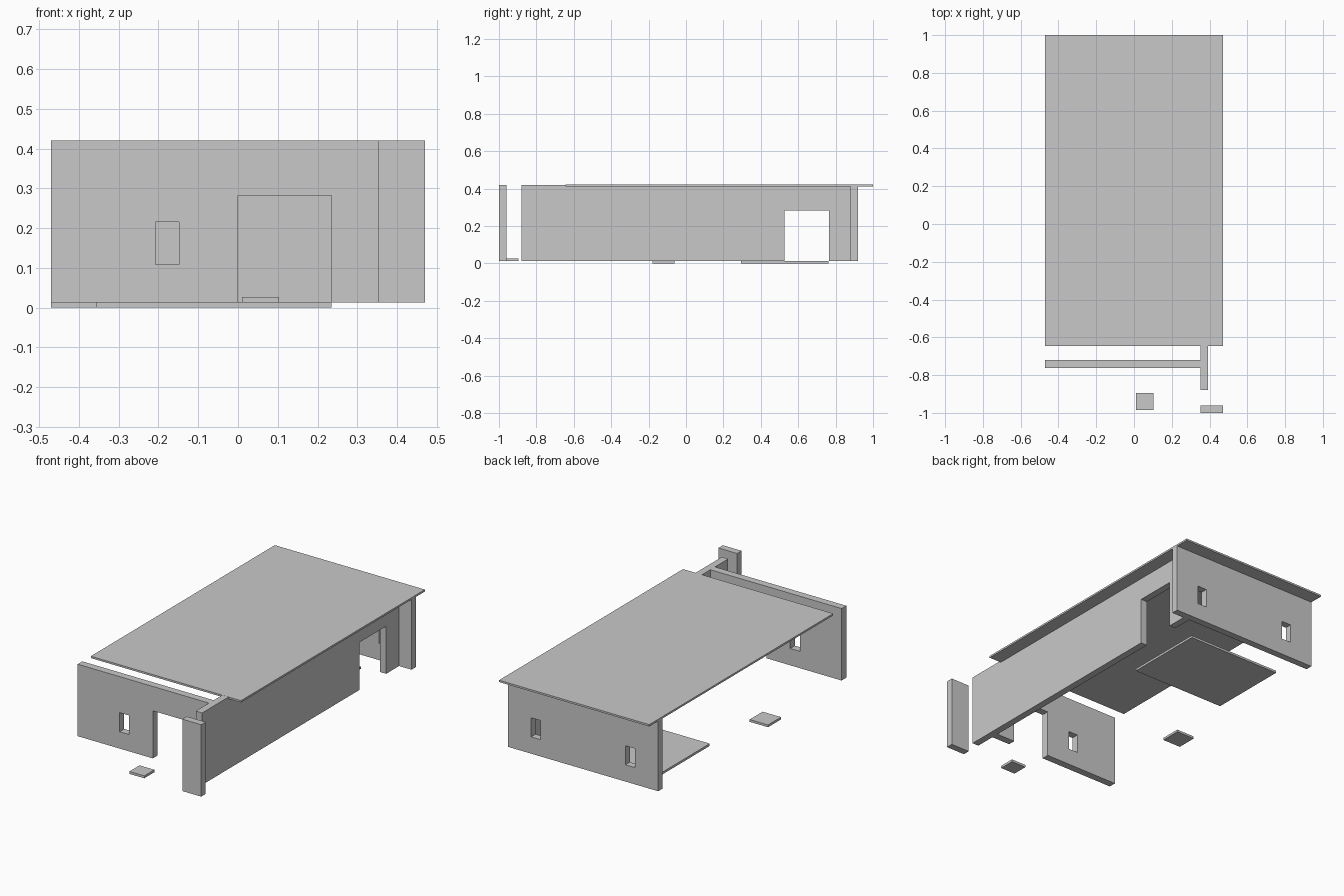
import bpy
import bmesh

cube = bpy.data.objects.get("Cube")
if cube:
    bpy.data.objects.remove(cube, do_unlink=True)

grey = bpy.data.materials.new("plain_grey")
COLOUR = (0.584, 0.584, 0.584, 1)
grey.diffuse_color = COLOUR
grey.use_nodes = True
grey.node_tree.nodes["Principled BSDF"].inputs["Base Color"].default_value = COLOUR

BASE, TOP = 0.013, 0.42          # wall bottom and top
DOOR_TOP = 0.282
WINDOW = (0.108, 0.216)          # window sill and head


def box(name, x, y, z):
    """Axis-aligned box from three (low, high) ranges."""
    bm = bmesh.new()
    bmesh.ops.create_cube(bm, size=1)
    for v in bm.verts:
        v.co = [r[0] if c < 0 else r[1] for c, r in zip(v.co, (x, y, z))]
    mesh = bpy.data.meshes.new(name)
    bm.to_mesh(mesh)
    bm.free()
    mesh.materials.append(grey)
    obj = bpy.data.objects.new(name, mesh)
    bpy.context.collection.objects.link(obj)
    return obj


def wall(name, x, y, openings=()):
    """Full-height wall with openings cut through it."""
    obj = box(name, x, y, (BASE, TOP))
    cutters = [box("opening_cutter", *o) for o in openings]
    for cutter in cutters:
        cutter.hide_render = True
        mod = obj.modifiers.new("opening", 'BOOLEAN')
        mod.operation = 'DIFFERENCE'
        mod.solver = 'EXACT'
        mod.object = cutter
    if cutters:
        bpy.context.view_layer.update()
        graph = bpy.context.evaluated_depsgraph_get()
        cut = bpy.data.meshes.new_from_object(obj.evaluated_get(graph))
        obj.modifiers.clear()
        obj.data = cut
        for cutter in cutters:
            bpy.data.objects.remove(cutter, do_unlink=True)
    return obj


# Walls with doors and windows
DOOR = (-0.1, DOOR_TOP)
wall("front_wall", (-0.47, 0.352), (-0.762, -0.72),
     [((0, 0.235), (-0.9, -0.6), DOOR),
      ((-0.208, -0.148), (-0.9, -0.6), WINDOW)])
wall("side_wall", (0.352, 0.392), (-0.88, 0.88),
     [((0.2, 0.5), (0.527, 0.765), DOOR)])
wall("back_wall", (-0.47, 0.47), (0.88, 0.92),
     [((0.265, 0.325), (0.8, 1), WINDOW),
      ((-0.325, -0.265), (0.8, 1), WINDOW)])
wall("front_post", (0.352, 0.47), (-1, -0.96))

# Roof
box("roof", (-0.47, 0.47), (-0.645, 1), (0.41, 0.4205))

# Ground slabs and step
box("floor_slab", (-0.355, 0.235), (0.295, 0.762), (0, BASE))
box("side_pad", (-0.47, -0.355), (-0.178, -0.062), (0, BASE))
box("front_step", (0.01, 0.103), (-0.985, -0.895), (BASE, 0.027))
